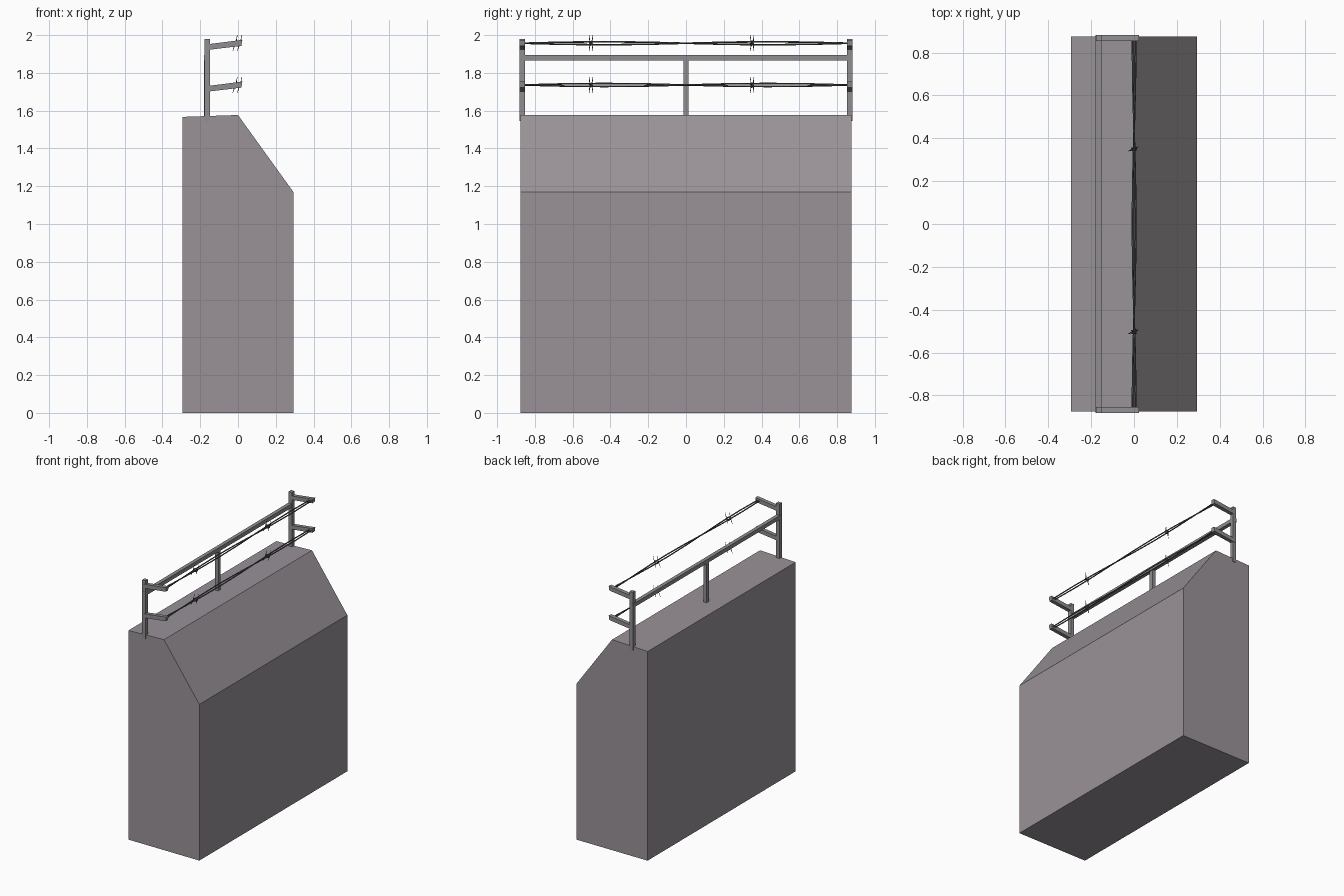
import bpy, bmesh, math
from mathutils import Vector

if "Cube" in bpy.data.objects:
    bpy.data.objects.remove(bpy.data.objects["Cube"])


def material(name, color):
    mat = bpy.data.materials.new(name)
    mat.diffuse_color = (*color, 1)
    mat.use_nodes = True
    mat.node_tree.nodes["Principled BSDF"].inputs["Base Color"].default_value = mat.diffuse_color
    return mat


CONCRETE = material("concrete", (0.32, 0.29, 0.315))
METAL = material("metal", (0.28, 0.27, 0.28))
WIRE = material("wire", (0.10, 0.10, 0.10))


def make_object(name, bm, mat):
    bmesh.ops.recalc_face_normals(bm, faces=bm.faces)
    mesh = bpy.data.meshes.new(name)
    bm.to_mesh(mesh)
    bm.free()
    mesh.materials.append(mat)
    ob = bpy.data.objects.new(name, mesh)
    bpy.context.collection.objects.link(ob)
    return ob


def prism(name, profile, y0, y1, mat=METAL):
    # extrude an x-z profile along y
    bm = bmesh.new()
    face = bm.faces.new([bm.verts.new((x, y0, z)) for x, z in profile])
    ext = bmesh.ops.extrude_face_region(bm, geom=[face])
    verts = [g for g in ext["geom"] if isinstance(g, bmesh.types.BMVert)]
    bmesh.ops.translate(bm, verts=verts, vec=(0, y1 - y0, 0))
    # the start face is kept by the extrusion only when it is needed as a cap
    bmesh.ops.holes_fill(bm, edges=bm.edges)
    return make_object(name, bm, mat)


def box(name, x0, x1, y0, y1, z0, z1):
    return prism(name, [(x0, z0), (x1, z0), (x1, z1), (x0, z1)], y0, y1)


def add_tube(bm, points, r0, r1=None, sides=5):
    # tube swept through points, optionally tapering to r1
    r1 = r0 if r1 is None else r1
    pts = [Vector(p) for p in points]
    rings = []
    n = len(pts)
    for i, p in enumerate(pts):
        d = (pts[min(i + 1, n - 1)] - pts[max(i - 1, 0)]).normalized()
        ref = Vector((0, 0, 1)) if abs(d.z) < 0.8 else Vector((0, 1, 0))
        u = d.cross(ref).normalized()
        v = d.cross(u)
        r = r0 + (r1 - r0) * i / (n - 1)
        rings.append([bm.verts.new(p + r * (math.cos(a) * u + math.sin(a) * v))
                      for a in (2 * math.pi * k / sides for k in range(sides))])
    for a, b in zip(rings, rings[1:]):
        for k in range(sides):
            m = (k + 1) % sides
            bm.faces.new((a[k], a[m], b[m], b[k]))
    bm.faces.new(rings[0])
    bm.faces.new(rings[-1])


# Wall with sloped front shoulder
prism("wall", [(-0.295, 0), (0.293, 0), (0.293, 1.17), (0, 1.577), (-0.295, 1.567)],
      -0.876, 0.876, CONCRETE)

# Posts and top rail
for label, y in (("front", -0.867), ("back", 0.867)):
    box("post_" + label, -0.177, -0.149, y - 0.014, y + 0.014, 1.545, 1.98)
box("post_middle", -0.179, -0.153, -0.014, 0.014, 1.55, 1.87)
box("rail", -0.18, -0.152, -0.882, 0.882, 1.865, 1.894)

# Tilted arms, twisted wire pairs and barbs on two levels
for level, z in (("lower", 1.736), ("upper", 1.957)):
    arm = [(-0.165, z - 0.036), (0.018, z - 0.014), (0.023, z + 0.018), (-0.165, z - 0.006)]
    for label, y in (("front", -0.868), ("back", 0.868)):
        prism(f"arm_{level}_{label}", arm, y - 0.0145, y + 0.0145)

    bm = bmesh.new()
    for phase in (0, math.pi):
        pts = []
        for i in range(9):
            t = i / 8
            a = phase + 2 * math.pi * t
            pts.append((0.008 * math.cos(a), -0.866 + 1.732 * t, z + 0.008 * math.sin(a)))
        add_tube(bm, pts, 0.0045)
    make_object("wire_" + level, bm, WIRE)

    bm = bmesh.new()
    for y in (-0.503, 0.35):
        coil = []
        for i in range(17):
            a = 4 * math.pi * i / 16
            coil.append((0.012 * math.cos(a), y - 0.008 + 0.001 * i, z + 0.012 * math.sin(a)))
        add_tube(bm, coil, 0.0028, sides=4)
        # pointed ends of the two barb wires
        for sy, x0, x1 in ((-1, -0.012, -0.004), (1, 0.012, 0.02)):
            for start, tip in (((x0, sy * 0.004, -0.008), (x1, sy * 0.010, 0.043)),
                               ((x0, sy * 0.004, 0.008), (x0 - 0.016, sy * 0.010, -0.042))):
                base = Vector((0, y, z))
                add_tube(bm, [base + Vector(start), base + Vector(tip)], 0.0035, 0.001, 4)
    make_object("barbs_" + level, bm, WIRE)
